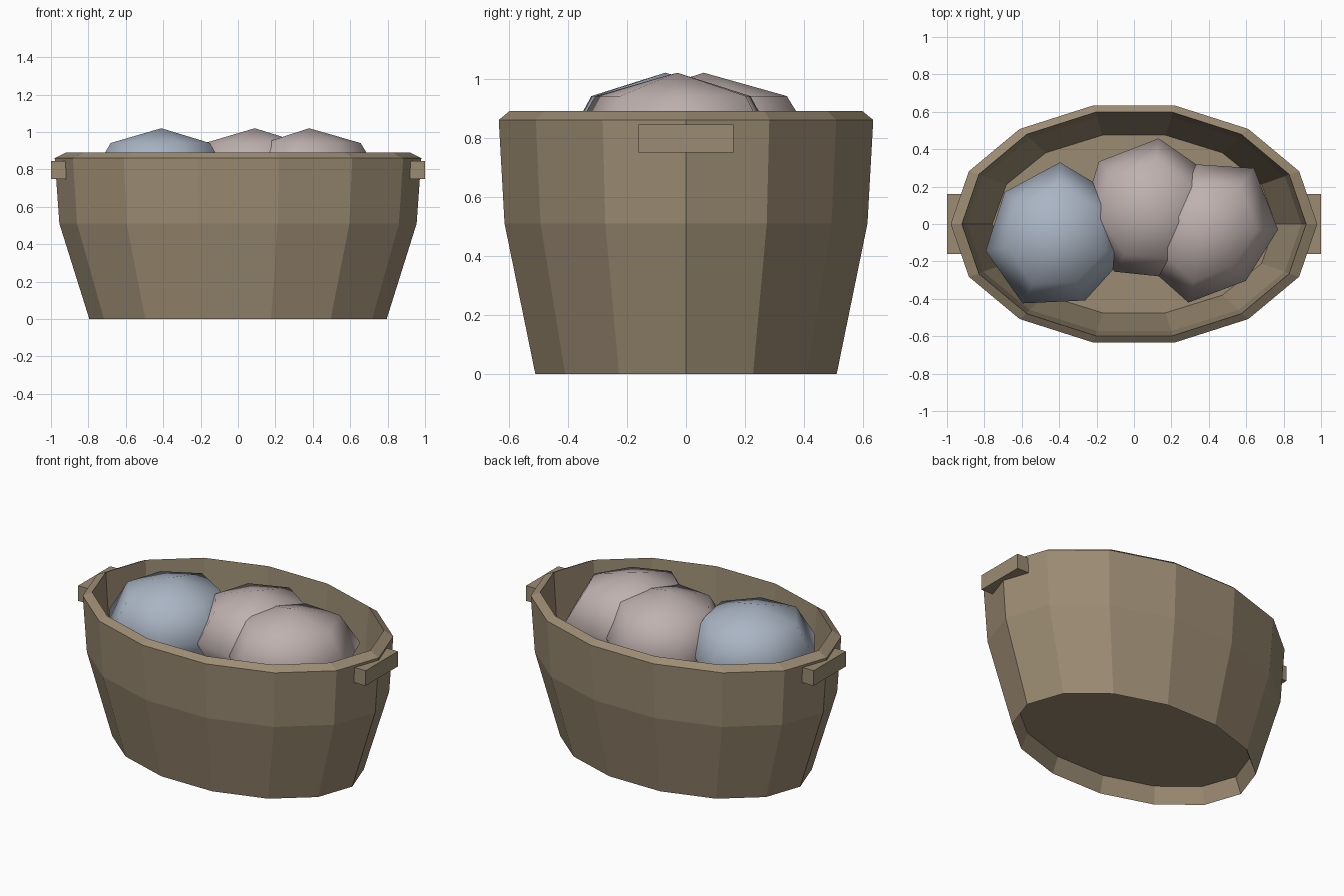
import bpy, bmesh
from math import sin, cos, pi, radians

if "Cube" in bpy.data.objects:
    bpy.data.objects.remove(bpy.data.objects["Cube"])

def material(name, color):
    m = bpy.data.materials.new(name)
    m.diffuse_color = (*color, 1)
    m.use_nodes = True
    m.node_tree.nodes["Principled BSDF"].inputs["Base Color"].default_value = m.diffuse_color
    return m

wood = material("wicker", (0.33, 0.26, 0.17))
blue = material("blue_cloth", (0.40, 0.46, 0.55))
pink = material("pink_cloth", (0.52, 0.44, 0.43))

def finish(name, bm, mat, smooth=False):
    mesh = bpy.data.meshes.new(name)
    bmesh.ops.recalc_face_normals(bm, faces=bm.faces)
    for f in bm.faces:
        f.smooth = smooth
    bm.to_mesh(mesh)
    bm.free()
    obj = bpy.data.objects.new(name, mesh)
    mesh.materials.append(mat)
    bpy.context.collection.objects.link(obj)
    return obj

def bridge(bm, lo, hi):
    n = len(lo)
    for i in range(n):
        j = (i + 1) % n
        bm.faces.new((lo[i], lo[j], hi[j], hi[i]))

# Oval tub: outer wall, bevelled rim, inner wall, raised floor with open foot
SIDES = 14
profile = [(0.795, 0.523, 0.0), (0.955, 0.63, 0.51), (0.98, 0.65, 0.86),
           (0.92, 0.613, 0.89), (0.895, 0.587, 0.51), (0.757, 0.487, 0.10)]
bm = bmesh.new()
rings = [[bm.verts.new((a * cos(2 * pi * i / SIDES), b * sin(2 * pi * i / SIDES), z))
          for i in range(SIDES)] for a, b, z in profile]
for lo, hi in zip(rings, rings[1:]):
    bridge(bm, lo, hi)
bm.faces.new(rings[-1])
# foot lining up from the bottom edge to the floor
bridge(bm, rings[-1], rings[0])
finish("basket", bm, wood)

# Handles
for side, name in ((1, "right_handle"), (-1, "left_handle")):
    bm = bmesh.new()
    bmesh.ops.create_cube(bm, size=1)
    for v in bm.verts:
        v.co = (side * 0.96 + v.co.x * 0.08, v.co.y * 0.32, 0.797 + v.co.z * 0.095)
    finish(name, bm, wood)

# Bundles of cloth: squashed seven-sided balls with uneven radii
def bundle(name, x, y, start, radii, mat):
    bm = bmesh.new()
    zc, h = 0.75, 0.27
    top = bm.verts.new((x, y, zc + h))
    bottom = bm.verts.new((x, y, zc - h))
    loops = []
    for lat in (45, 0, -45):
        s = cos(radians(lat))
        loops.append([bm.verts.new((x + r * s * cos(radians(start) + 2 * pi * i / 7),
                                    y + r * s * sin(radians(start) + 2 * pi * i / 7),
                                    zc + h * sin(radians(lat))))
                      for i, r in enumerate(radii)])
    bridge(bm, loops[1], loops[0])
    bridge(bm, loops[2], loops[1])
    for i in range(7):
        j = (i + 1) % 7
        bm.faces.new((loops[0][i], loops[0][j], top))
        bm.faces.new((loops[2][j], loops[2][i], bottom))
    finish(name, bm, mat, True)

bundle("left_bundle", -0.41, -0.07, 88, (0.40, 0.37, 0.39, 0.40, 0.37, 0.38, 0.38), blue)
bundle("middle_bundle", 0.09, 0.06, 84, (0.40, 0.39, 0.38, 0.37, 0.37, 0.38, 0.38), pink)
bundle("right_bundle", 0.38, -0.03, 0, (0.39, 0.42, 0.36, 0.37, 0.38, 0.40, 0.35), pink)
